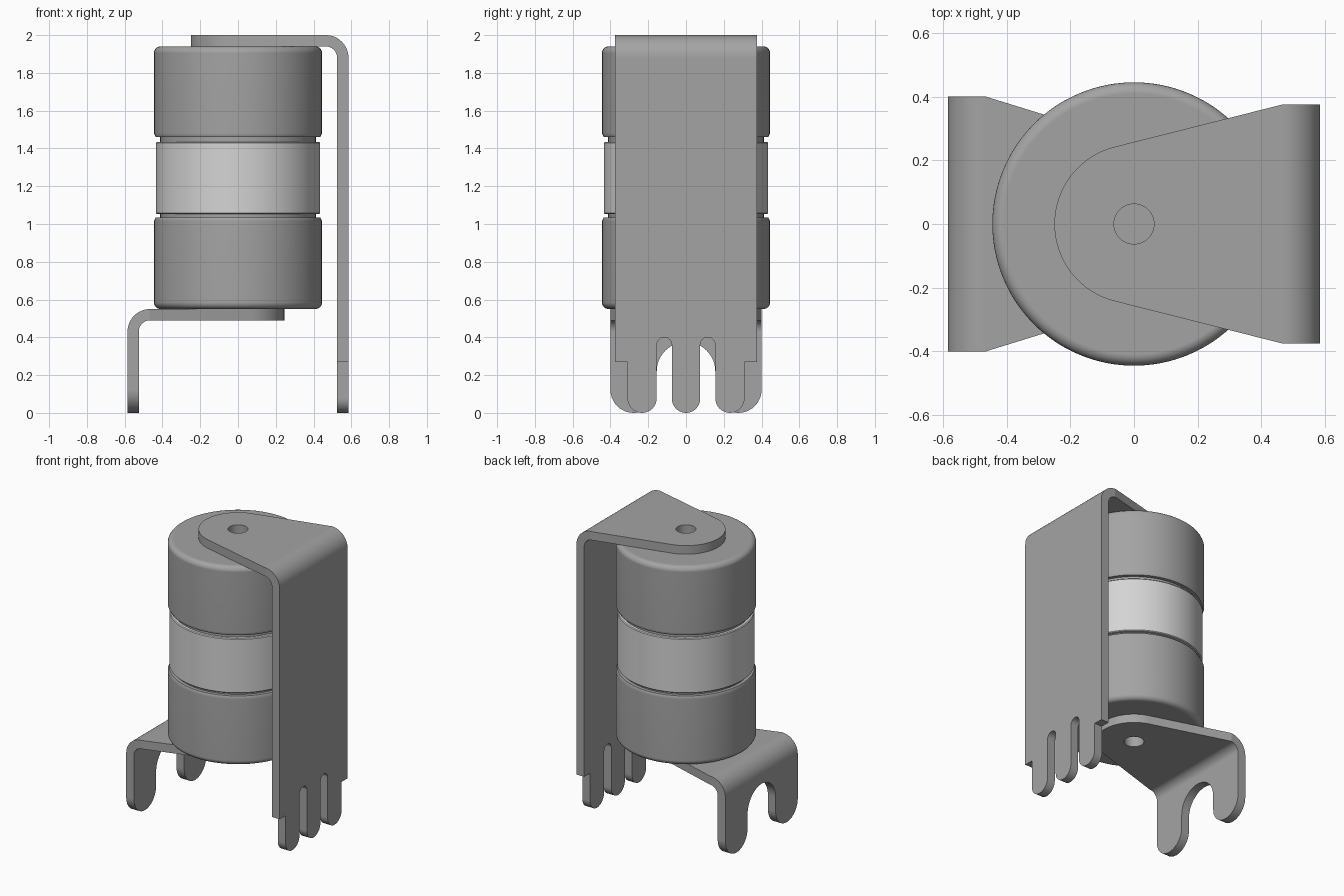
import bpy, bmesh, math
from mathutils import Vector

old = bpy.data.objects.get("Cube")
if old:
    bpy.data.objects.remove(old)


def material(name, v):
    m = bpy.data.materials.new(name)
    m.use_nodes = True
    m.diffuse_color = (v, v, v, 1)
    m.node_tree.nodes["Principled BSDF"].inputs["Base Color"].default_value = (v, v, v, 1)
    return m


METAL = material("grey metal", 0.37)
CERAMIC = material("pale ceramic", 0.66)


def finish(bm, name, mat):
    bmesh.ops.recalc_face_normals(bm, faces=bm.faces)
    me = bpy.data.meshes.new(name)
    bm.to_mesh(me)
    bm.free()
    me.materials.append(mat)
    ob = bpy.data.objects.new(name, me)
    bpy.context.collection.objects.link(ob)
    bpy.ops.object.select_all(action='DESELECT')
    ob.select_set(True)
    bpy.context.view_layer.objects.active = ob
    bpy.ops.object.shade_smooth_by_angle(angle=math.radians(30))
    wn = ob.modifiers.new("even_shading", 'WEIGHTED_NORMAL')
    wn.keep_sharp = True
    return ob


def arc(cx, cy, r, a0, a1, n):
    """Points on an arc, angles in degrees."""
    out = []
    for i in range(n + 1):
        a = math.radians(a0 + (a1 - a0) * i / n)
        out.append((cx + r * math.cos(a), cy + r * math.sin(a)))
    return out


# --- Turned body parts -------------------------------------------------
def lathe(name, profile, mat):
    bm = bmesh.new()
    vs = [bm.verts.new((r, 0, z)) for r, z in profile]
    es = [bm.edges.new(p) for p in zip(vs, vs[1:])]
    bmesh.ops.spin(bm, geom=vs + es, cent=(0, 0, 0), axis=(0, 0, 1),
                   angle=math.tau, steps=96, use_duplicate=False)
    bmesh.ops.remove_doubles(bm, verts=bm.verts, dist=1e-5)
    return finish(bm, name, mat)


HOLE = 0.063


def cap(name, z_out, z_in):
    """Cap with a rounded outer rim, a screw hole and a chamfered inner rim."""
    d = 1 if z_in > z_out else -1
    prof = [(0, 0.1), (HOLE, 0.1), (HOLE, 0)]
    prof += arc(0.41, 0.035, 0.035, -90, 0, 6)
    h = abs(z_in - z_out)
    prof += [(0.445, h - 0.02), (0.435, h), (0, h)]
    lathe(name, [(r, z_out + d * z) for r, z in prof], METAL)


cap("lower_cap", 0.55, 1.035)
cap("upper_cap", 1.94, 1.46)
lathe("ceramic_band", [(0, 1.053), (0.43, 1.053), (0.435, 1.058),
                       (0.435, 1.43), (0.43, 1.435), (0, 1.435)], CERAMIC)
for neck, z0, z1 in (("lower_neck", 1.03, 1.055), ("upper_neck", 1.433, 1.465)):
    lathe(neck, [(0, z0), (0.412, z0), (0.412, z1), (0, z1)], METAL)

# --- Bent sheet brackets -----------------------------------------------
T, R, S0 = 0.06, 0.12, 0.465      # thickness, outer bend radius, bend start
BEND = R * math.pi / 2


def bracket(name, side, top, tip, half_width, leg):
    """leg: half outline of the upright as (y, z), ending on the centre line."""
    # flat half outline: rounded tip, tangent flank, then the upright
    p = Vector((S0, half_width))
    tangent = math.degrees(math.atan2(p.y, p.x) + math.acos(tip / p.length))
    half = arc(0, 0, tip, 180, tangent, 16) + [tuple(p)]
    half += [(S0 + BEND + top - R - z, y) for y, z in leg]
    outline = half + [(s, -y) for s, y in half[-2:0:-1]]
    hole = arc(0, 0, HOLE, 0, 360, 32)[:-1]

    bm = bmesh.new()
    for loop in (outline, hole):
        vs = [bm.verts.new((s, y, 0)) for s, y in loop]
        for a, b in zip(vs, vs[1:] + vs[:1]):
            bm.edges.new((a, b))
    bmesh.ops.triangle_fill(bm, edges=bm.edges[:], use_beauty=True, normal=(0, 0, 1))
    # cuts across the sheet where it bends
    for i in range(13):
        bmesh.ops.bisect_plane(bm, geom=bm.verts[:] + bm.edges[:] + bm.faces[:], dist=1e-6,
                               plane_co=(S0 + BEND * i / 12, 0, 0), plane_no=(1, 0, 0))
    ext = bmesh.ops.extrude_face_region(bm, geom=bm.faces[:], use_keep_orig=True)
    for v in ext["geom"]:
        if isinstance(v, bmesh.types.BMVert):
            v.co.z = T
    # fold the flat sheet down
    for v in bm.verts:
        s, y, t = v.co
        if s <= S0:
            x, z = s, top - t
        elif s < S0 + BEND:
            a = (s - S0) / R
            x, z = S0 + (R - t) * math.sin(a), top - R + (R - t) * math.cos(a)
        else:
            x, z = S0 + R - t, top - R - (s - S0 - BEND)
        v.co = (side * x, y, z)
    return finish(bm, name, METAL)


# tall bracket with three prongs
prongs = [(0.375, 0.27), (0.31, 0.27)]
prongs += arc(0.2325, 0.0775, 0.0775, 0, -180, 16)
prongs += arc(0.115, 0.36, 0.04, 0, 180, 12)
prongs += arc(0, 0.075, 0.075, 0, -90, 8)
bracket("tall_bracket", 1, 2.0, 0.25, 0.375, prongs)

# short bracket with two broad legs and an arch between them
legs = arc(0.2775, 0.1225, 0.1225, 0, -180, 20)
legs += arc(0, 0.22, 0.155, 0, 90, 12)
bracket("short_bracket", -1, 0.55, 0.245, 0.40, legs)
